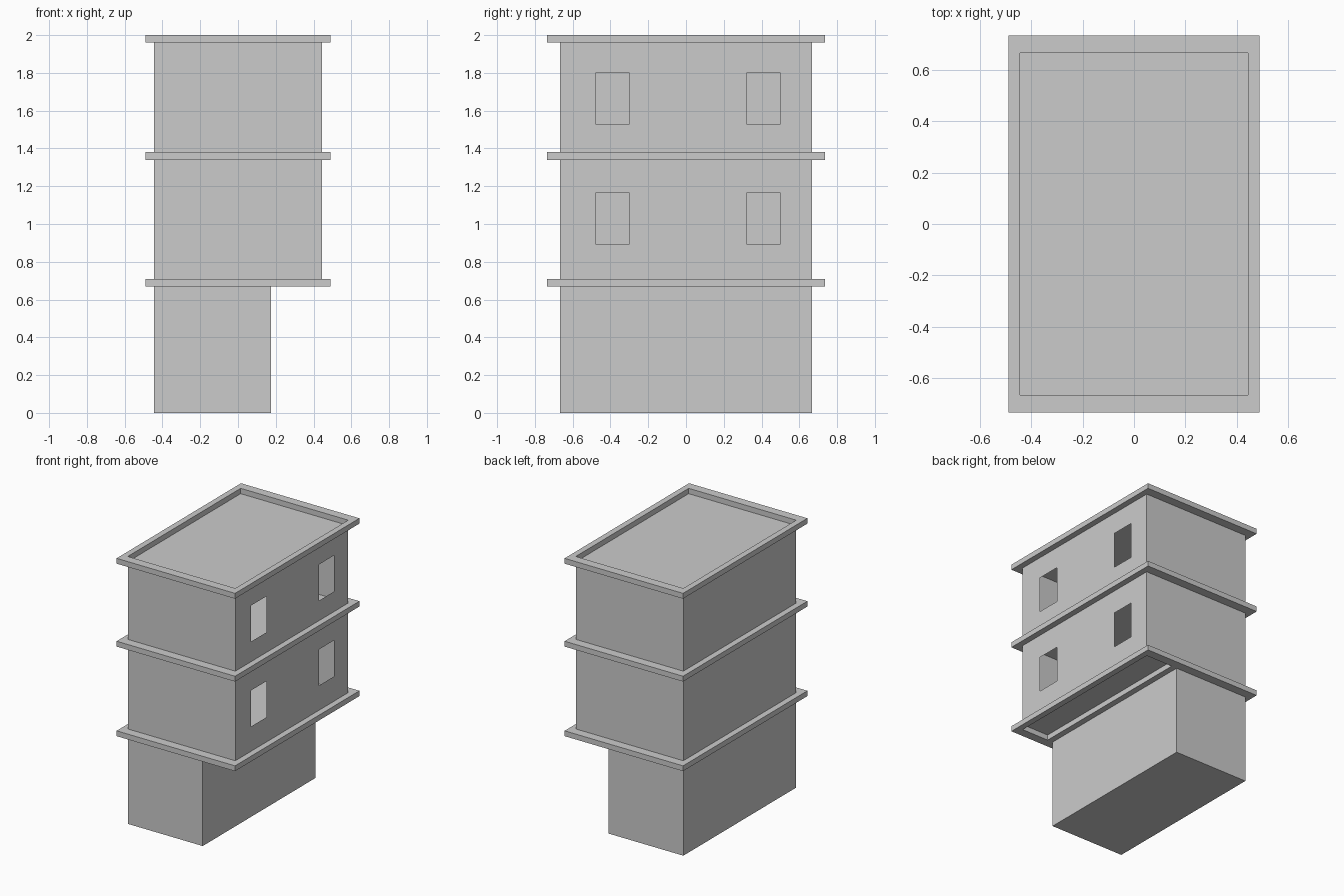
import bpy, bmesh

if "Cube" in bpy.data.objects:
    bpy.data.objects.remove(bpy.data.objects["Cube"])

HX, HY = 0.445, 0.667          # wall footprint half sizes
RX, RY = 0.49, 0.735           # ledge half sizes
T = 0.04                       # ledge height


def finish(name, bm):
    me = bpy.data.meshes.new(name)
    bm.to_mesh(me)
    bm.free()
    ob = bpy.data.objects.new(name, me)
    bpy.context.collection.objects.link(ob)
    return ob


def add_box(bm, x0, x1, y0, y1, z0, z1):
    verts = bmesh.ops.create_cube(bm, size=1)["verts"]
    for v in verts:
        v.co.x = x1 if v.co.x > 0 else x0
        v.co.y = y1 if v.co.y > 0 else y0
        v.co.z = z1 if v.co.z > 0 else z0


def box(name, *dims):
    bm = bmesh.new()
    add_box(bm, *dims)
    return finish(name, bm)


def ledge(name, z):
    # open rectangular frame: outer and inner loops at two heights
    bm = bmesh.new()
    loops = []
    for hx, hy, h in ((RX, RY, z), (RX, RY, z + T), (HX, HY, z + T), (HX, HY, z)):
        loops.append([bm.verts.new((sx * hx, sy * hy, h))
                      for sx, sy in ((-1, -1), (1, -1), (1, 1), (-1, 1))])
    for k in range(4):
        a, b = loops[k], loops[(k + 1) % 4]
        for i in range(4):
            j = (i + 1) % 4
            bm.faces.new((a[i], a[j], b[j], b[i]))
    bmesh.ops.recalc_face_normals(bm, faces=bm.faces)
    return finish(name, bm)


def storey(name, z0, z1, win0, win1):
    # hollow thin-walled room; right wall is a grid with the window cells left out
    bm = bmesh.new()
    add_box(bm, -HX, HX, -HY, HY, z0, z1)
    bm.normal_update()
    right = [f for f in bm.faces if f.normal.x > 0.9]
    bmesh.ops.delete(bm, geom=right, context='FACES_ONLY')
    ys = (-HY, -0.48, -0.30, 0.32, 0.50, HY)
    zs = (z0, win0, win1, z1)
    for i in range(5):
        for k in range(3):
            if k == 1 and i in (1, 3):
                continue
            bm.faces.new([bm.verts.new((HX, y, z)) for y, z in (
                (ys[i], zs[k]), (ys[i + 1], zs[k]),
                (ys[i + 1], zs[k + 1]), (ys[i], zs[k + 1]))])
    bmesh.ops.remove_doubles(bm, verts=bm.verts, dist=1e-5)
    return finish(name, bm)


# Narrow ground floor and the beam along its top edge
box("ground_floor", -HX, 0.175, -HY, HY, 0, 0.67)
box("overhang_beam", 0.175, 0.22, -HY, HY, 0.67, 0.67 + T)

# Two overhanging upper storeys with windows
storey("middle_floor", 0.71, 1.34, 0.895, 1.165)
storey("top_floor", 1.38, 1.96, 1.53, 1.80)

# Projecting ledges; the highest one forms the roof parapet
for ledge_name, height in (("lower_ledge", 0.67), ("middle_ledge", 1.34), ("roof_parapet", 1.96)):
    ledge(ledge_name, height)
